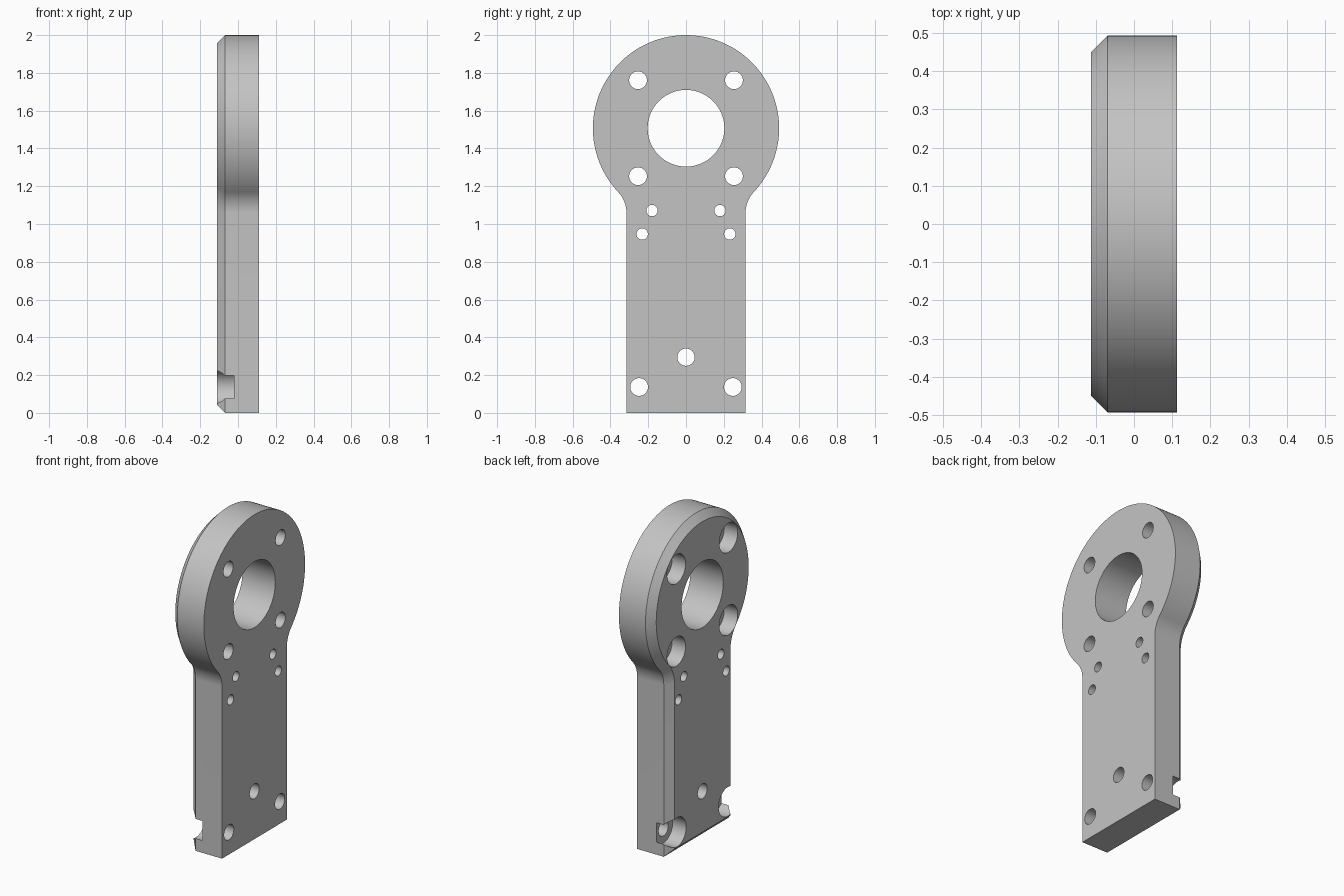
import bpy, bmesh
from math import sin, cos, pi, atan2, sqrt

cube = bpy.data.objects.get("Cube")
if cube:
    bpy.data.objects.remove(cube, do_unlink=True)

HALF = 0.112                    # half thickness
CHAMFER = 0.043
HEAD_Z, HEAD_R = 1.507, 0.493   # round head
LEG = 0.315                     # half width of the leg
FILLET = 0.163                  # neck fillet radius

steel = bpy.data.materials.new("grey metal")
steel.use_nodes = True
grey = (0.55, 0.55, 0.55, 1)
steel.diffuse_color = grey
steel.node_tree.nodes["Principled BSDF"].inputs["Base Color"].default_value = grey


def outline(inset):
    """Keyhole-shaped outline in (y, z), offset inwards by inset."""
    fy = LEG + FILLET
    fz = HEAD_Z - sqrt((HEAD_R + FILLET) ** 2 - fy ** 2)
    angle = atan2(fz - HEAD_Z, fy)
    r, f = HEAD_R - inset, FILLET + inset
    side = [(LEG - inset, inset)]
    n = 14
    for i in range(n + 1):                       # neck fillet
        a = pi + angle * i / n
        side.append((fy + f * cos(a), fz - f * sin(a) * -1))
    n = 48
    for i in range(1, n):                        # half of the head
        a = angle + (pi / 2 - angle) * i / n
        side.append((r * cos(a), HEAD_Z + r * sin(a)))
    return side + [(0, HEAD_Z + r)] + [(-y, z) for y, z in reversed(side)]


def loft(bm, loops):
    """Skin a closed solid through (x, outline) loops."""
    rings = [[bm.verts.new((x, y, z)) for y, z in pts] for x, pts in loops]
    n = len(rings[0])
    for a, b in zip(rings, rings[1:]):
        for i in range(n):
            j = (i + 1) % n
            bm.faces.new((a[i], a[j], b[j], b[i]))
    bm.faces.new(rings[0])
    bm.faces.new(rings[-1])


def circle(y, z, r, n):
    return [(y + r * cos(2 * pi * i / n), z + r * sin(2 * pi * i / n)) for i in range(n)]


def make_object(name, bm):
    bmesh.ops.recalc_face_normals(bm, faces=bm.faces)
    mesh = bpy.data.meshes.new(name)
    bm.to_mesh(mesh)
    bm.free()
    mesh.materials.append(steel)
    obj = bpy.data.objects.new(name, mesh)
    bpy.context.collection.objects.link(obj)
    return obj


# Plate, chamfered on the -x side
bm = bmesh.new()
loft(bm, [(-HALF, outline(CHAMFER)), (CHAMFER - HALF, outline(0)), (HALF, outline(0))])
plate = make_object("bracket_plate", bm)

# Hole cutters
bm = bmesh.new()
OUT = 0.2


def plain_hole(y, z, r, n=32):
    loft(bm, [(-OUT, circle(y, z, r, n)), (OUT, circle(y, z, r, n))])


def counterbored_hole(y, z, r=0.047, bore=0.09, n=40):
    floor = -0.02
    loft(bm, [(-OUT, circle(y, z, bore, n)), (floor, circle(y, z, bore, n)),
              (floor, circle(y, z, r, n)), (OUT, circle(y, z, r, n))])


plain_hole(0, HEAD_Z, 0.203, 80)      # central bore
plain_hole(0, 0.295, 0.046)           # lower middle hole
for s in (-1, 1):
    for z in (1.253, 1.761):          # head screws
        counterbored_hole(s * 0.254, z)
    counterbored_hole(s * 0.248, 0.137)   # foot screws
    plain_hole(s * 0.18, 1.071, 0.03)     # pin holes
    plain_hole(s * 0.232, 0.947, 0.03)
cutter = make_object("hole_cutter", bm)
cutter.hide_render = True

# Cut the holes and shade
bpy.ops.object.select_all(action='DESELECT')
bpy.context.view_layer.objects.active = plate
plate.select_set(True)
mod = plate.modifiers.new("holes", 'BOOLEAN')
mod.operation = 'DIFFERENCE'
mod.solver = 'EXACT'
mod.object = cutter
bpy.ops.object.modifier_apply(modifier=mod.name)
bpy.data.objects.remove(cutter, do_unlink=True)
bpy.ops.object.shade_smooth_by_angle(angle=pi / 6)
